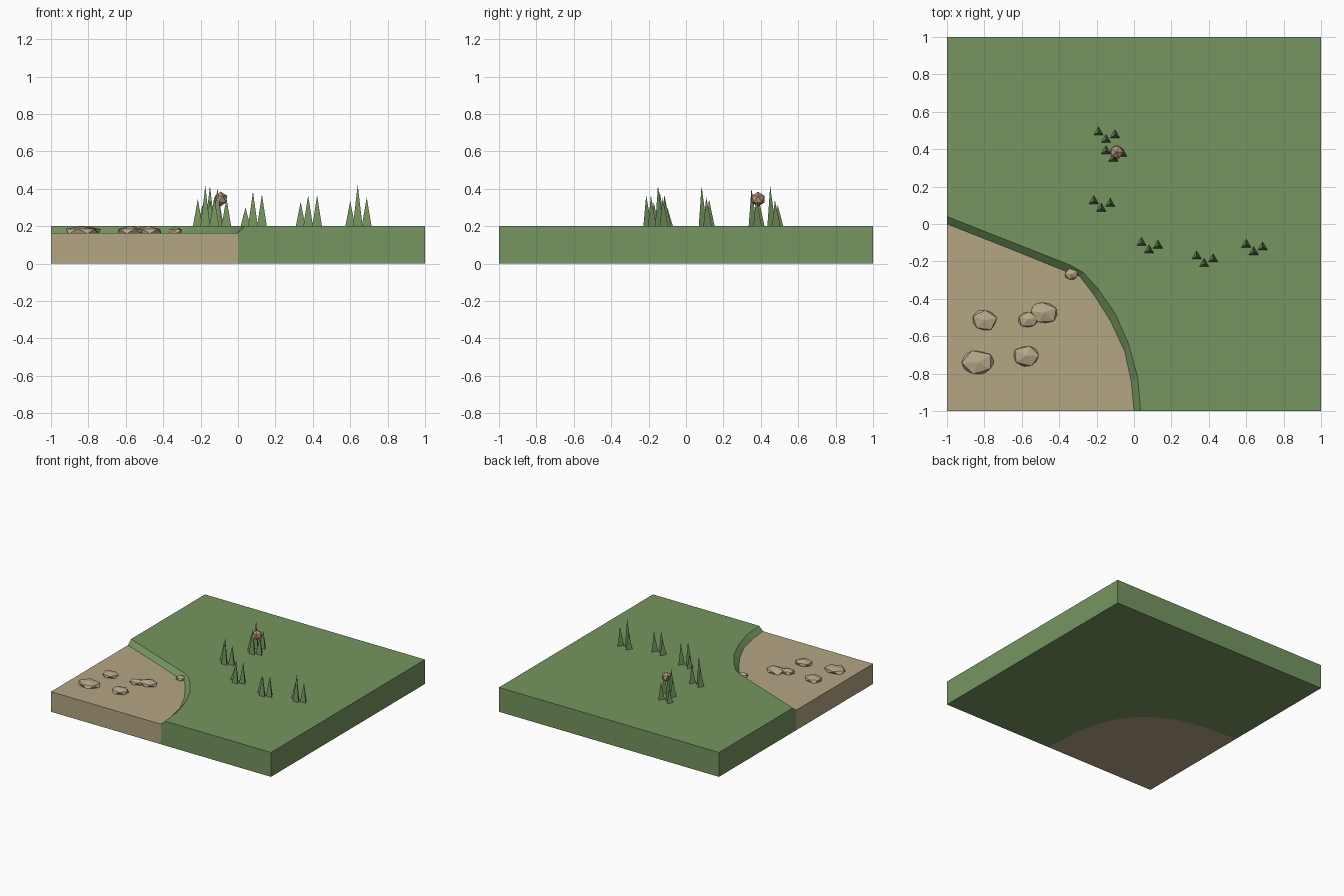
import bpy, bmesh, math, random
from mathutils import Vector

cube = bpy.data.objects.get("Cube")
if cube:
    bpy.data.objects.remove(cube)

GROUND_Z, SAND_Z = 0.2, 0.165


def material(name, rgb):
    m = bpy.data.materials.new(name)
    m.use_nodes = True
    m.diffuse_color = (*rgb, 1)
    bsdf = next(n for n in m.node_tree.nodes if n.type == 'BSDF_PRINCIPLED')
    bsdf.inputs["Base Color"].default_value = (*rgb, 1)
    return m


green = material("grass green", (0.18, 0.30, 0.115))
sand = material("sand", (0.455, 0.38, 0.228))
stone = material("stone tan", (0.47, 0.395, 0.25))
clay = material("clay pink", (0.46, 0.31, 0.20))


def finish(bm, name, mat):
    bmesh.ops.recalc_face_normals(bm, faces=bm.faces)
    mesh = bpy.data.meshes.new(name)
    bm.to_mesh(mesh)
    bm.free()
    mesh.materials.append(mat)
    ob = bpy.data.objects.new(name, mesh)
    bpy.context.collection.objects.link(ob)
    return ob


def slab(name, mat, paths, corners, top_z):
    """Solid bounded by stacked border paths (top to bottom) and outer corners."""
    bm = bmesh.new()
    rows = [[bm.verts.new(p) for p in path] for path in paths]
    high = [bm.verts.new((x, y, top_z)) for x, y in corners]
    low = [bm.verts.new((x, y, 0)) for x, y in corners]
    bm.faces.new(rows[0] + high)
    bm.faces.new(rows[-1] + low)
    # border strips between successive paths
    for a, b in zip(rows, rows[1:]):
        for i in range(len(a) - 1):
            bm.faces.new((a[i], a[i + 1], b[i + 1], b[i]))
    # outer walls, the two end walls also follow the border profile
    for i in range(len(corners) - 1):
        bm.faces.new((high[i], high[i + 1], low[i + 1], low[i]))
    bm.faces.new([r[-1] for r in rows] + [low[0], high[0]])
    bm.faces.new([r[0] for r in rows] + [low[-1], high[-1]])
    return finish(bm, name, mat)


# Border between grass and sand: bank top, bank foot and underside curve
crest = [(-1, .04), (-.67, -.09), (-.34, -.22), (-.27, -.26), (-.19, -.35),
         (-.10, -.48), (-.03, -.64), (.02, -.82), (.035, -1)]
foot = [(-1, 0), (-.67, -.13), (-.36, -.255), (-.29, -.28), (-.21, -.385),
        (-.125, -.52), (-.05, -.68), (-.015, -.84), (0, -1)]
n = len(foot)
under = []
for i in range(n):
    a = math.pi / 2 * (1 - i / (n - 1))
    under.append((-1 + max(math.cos(a), 0) ** 0.72, -1 + math.sin(a) ** 0.72))
crest = [(x, y, GROUND_Z) for x, y in crest]
foot = [(x, y, SAND_Z) for x, y in foot]
under = [(x, y, 0) for x, y in under]

slab("grass_ground", green, [crest, foot, under], [(1, -1), (1, 1), (-1, 1)], GROUND_Z)
slab("sand_ground", sand, [foot, under], [(-1, -1)], SAND_Z)

# Grass tufts: three slim three-sided spikes each
BLADES = [(-.04, .04), (0, 0), (.048, .025)]
tufts = [(-.15, .45, (.315, .415, .34)), (-.11, .35, (.34, .405, .35)),
         (-.175, .083, (.345, .415, .355)), (.08, -.14, (.30, .385, .37)),
         (.375, -.213, (.33, .365, .365)), (.64, -.15, (.335, .42, .355))]
for k, (x, y, tips) in enumerate(tufts):
    bm = bmesh.new()
    for (dx, dy), tip in zip(BLADES, tips):
        ring = []
        for j in range(3):
            a = math.pi / 2 + j * math.tau / 3
            ring.append(bm.verts.new((x + dx + .03 * math.cos(a),
                                      y + dy + .03 * math.sin(a), GROUND_Z)))
        peak = bm.verts.new((x + dx, y + dy, tip))
        bm.faces.new(ring)
        for j in range(3):
            bm.faces.new((ring[j], ring[(j + 1) % 3], peak))
    finish(bm, f"grass_tuft_{k + 1}", green)

# Small faceted ball resting among the blades
bm = bmesh.new()
bmesh.ops.create_icosphere(bm, subdivisions=1, radius=.04)
bmesh.ops.translate(bm, verts=bm.verts, vec=(-.093, .385, .345))
finish(bm, "ball", clay)

# Flat faceted stones on the sand
random.seed(4)
stones = [(-.80, -.515, .072, .062), (-.835, -.74, .092, .07), (-.575, -.705, .077, .06),
          (-.565, -.51, .062, .047), (-.48, -.475, .08, .064), (-.335, -.268, .042, .033)]
for k, (x, y, rx, ry) in enumerate(stones):
    bm = bmesh.new()
    bmesh.ops.create_icosphere(bm, subdivisions=1, radius=1)
    turn = random.uniform(0, math.tau)
    half = .021 + .17 * (rx - .042) * .9
    for v in bm.verts:
        p = v.co * random.uniform(.92, 1.1)
        c, s = math.cos(turn), math.sin(turn)
        v.co = Vector((x + rx * (p.x * c - p.y * s), y + ry * (p.x * s + p.y * c),
                       SAND_Z + .008 + half * p.z))
    finish(bm, f"stone_{k + 1}", stone)
